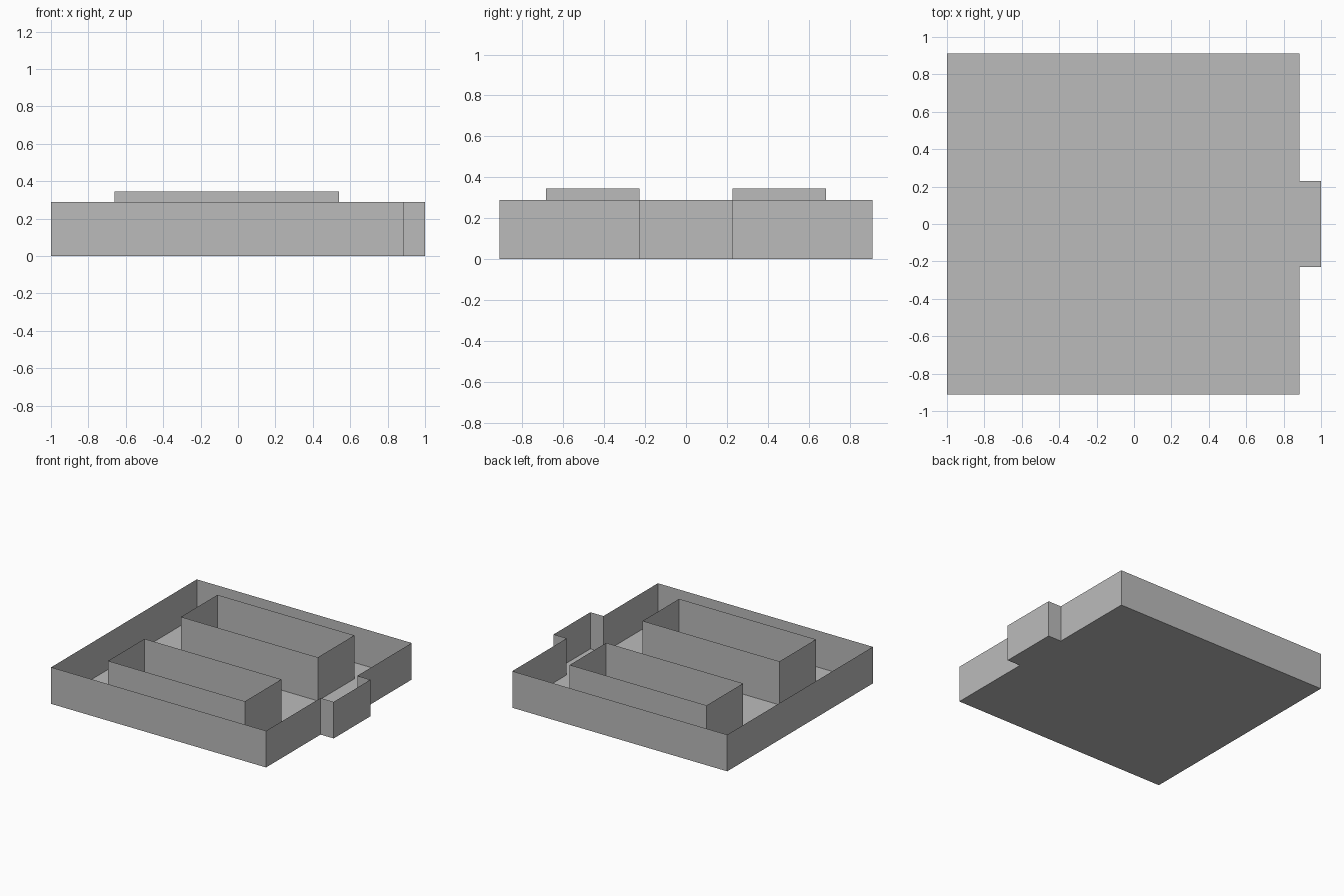
import bpy
import bmesh

if "Cube" in bpy.data.objects:
    bpy.data.objects.remove(bpy.data.objects["Cube"])

WALL_H, BOX_H = 0.29, 0.345
HX, EDGE_X, HY, BAY_Y = 1.0, 0.885, 0.912, 0.23

grey = bpy.data.materials.new("plain grey")
grey.diffuse_color = (0.5, 0.5, 0.5, 1)
grey.use_nodes = True
grey.node_tree.nodes["Principled BSDF"].inputs["Base Color"].default_value = grey.diffuse_color


def thin_walls(name, outline, height, floor):
    """Raise sheet walls from a counter-clockwise outline, open at the top."""
    bm = bmesh.new()
    low = [bm.verts.new((x, y, 0)) for x, y in outline]
    high = [bm.verts.new((x, y, height)) for x, y in outline]
    n = len(outline)
    for i in range(n):
        j = (i + 1) % n
        bm.faces.new((low[i], low[j], high[j], high[i]))
    if floor:
        bm.faces.new(low[::-1])
    mesh = bpy.data.meshes.new(name)
    bm.to_mesh(mesh)
    bm.free()
    mesh.materials.append(grey)
    obj = bpy.data.objects.new(name, mesh)
    bpy.context.collection.objects.link(obj)
    return obj


# Outer walls and floor, with a small bay on the right side
half = [(-HX, -HY), (EDGE_X, -HY), (EDGE_X, -BAY_Y), (HX, -BAY_Y)]
outline = half + [(x, -y) for x, y in reversed(half)]
thin_walls("outer_walls_and_floor", outline, WALL_H, True)

# Two long open-topped inner boxes, front and back
for name, y0, y1 in (("front_inner_box", -0.685, -0.228),
                     ("back_inner_box", 0.228, 0.685)):
    thin_walls(name, [(-0.66, y0), (0.54, y0), (0.54, y1), (-0.66, y1)], BOX_H, False)
